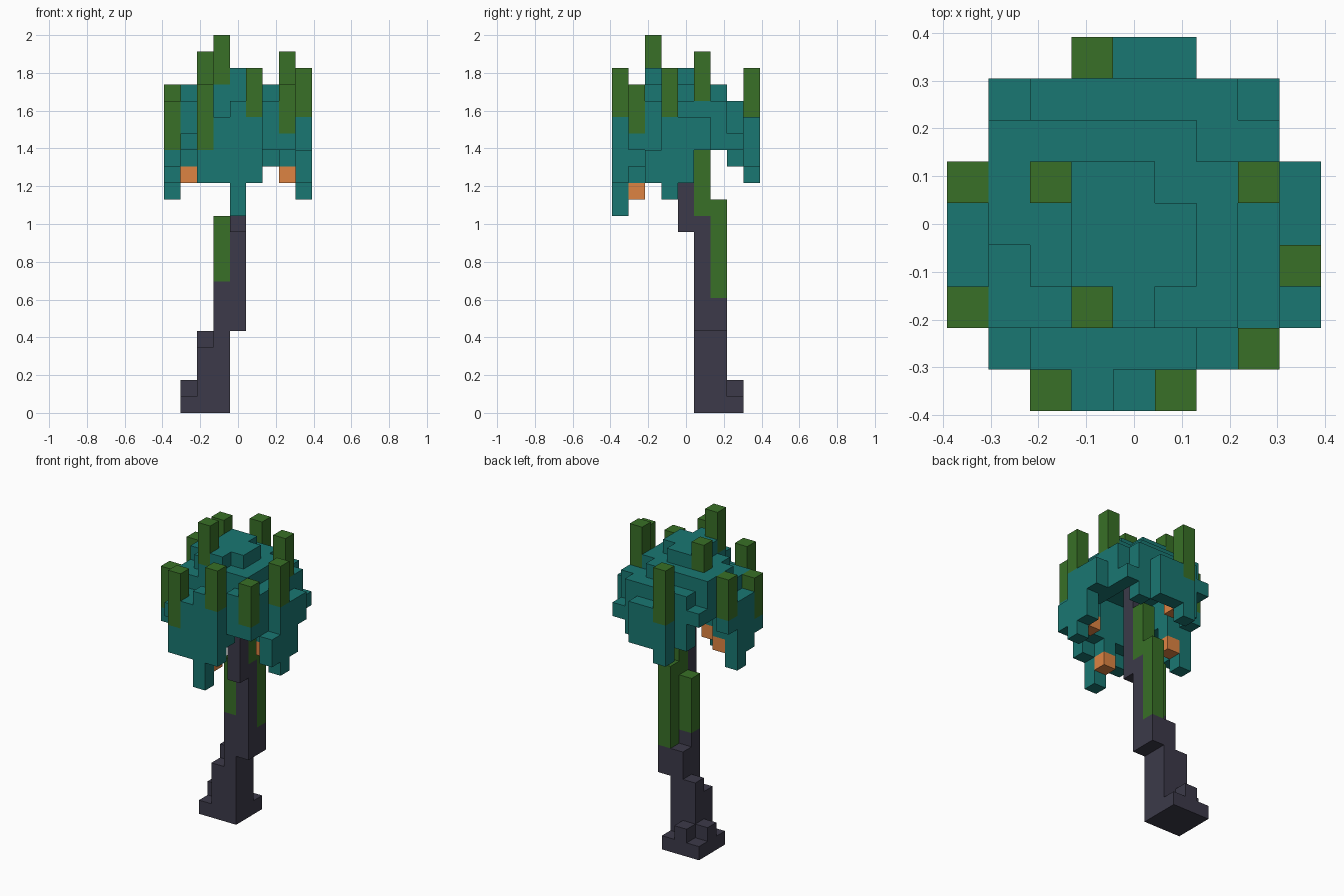
import bpy, bmesh
from mathutils import Vector

cube = bpy.data.objects.get("Cube")
if cube:
    bpy.data.objects.remove(cube, do_unlink=True)

UNIT = 2 / 23      # edge of one block
HALF = 4.5         # half of the nine-block footprint


def material(name, rgb):
    m = bpy.data.materials.new(name)
    m.use_nodes = True
    m.diffuse_color = (*rgb, 1)
    m.node_tree.nodes["Principled BSDF"].inputs["Base Color"].default_value = (*rgb, 1)
    return m


teal = material("teal leaves", (0.01, 0.185, 0.168))
green = material("green shoots", (0.04, 0.162, 0.02))
bark = material("dark bark", (0.045, 0.042, 0.067))
orange = material("orange fruit", (0.73, 0.23, 0.055))


def box(xs, ys, zs):
    """Blocks in inclusive ranges along each axis."""
    return {(x, y, z) for x in range(xs[0], xs[1] + 1)
            for y in range(ys[0], ys[1] + 1) for z in range(zs[0], zs[1] + 1)}


def column(x, y, low, high):
    return box((x, x), (y, y), (low, high))


def build(name, cells, mat, solid):
    """Skin the blocks, leaving out faces hidden by neighbours."""
    bm = bmesh.new()
    for cell in sorted(cells):
        centre = Vector(cell) + Vector((0.5 - HALF, 0.5 - HALF, 0.5))
        for axis in range(3):
            for sign in (-1, 1):
                n = Vector((0, 0, 0))
                n[axis] = sign
                if tuple(int(c + d) for c, d in zip(cell, n)) in solid:
                    continue
                u = Vector((n.y, n.z, n.x))
                v = n.cross(u)
                corners = (u + v, v - u, -u - v, u - v)
                bm.faces.new([bm.verts.new((centre + (n + c) / 2) * UNIT) for c in corners])
    bmesh.ops.remove_doubles(bm, verts=bm.verts, dist=UNIT / 100)
    mesh = bpy.data.meshes.new(name)
    bm.to_mesh(mesh)
    bm.free()
    mesh.materials.append(mat)
    obj = bpy.data.objects.new(name, mesh)
    bpy.context.collection.objects.link(obj)


# Trunk: broad foot, stepped lower stem, leaning upper stem
trunk = box((1, 3), (5, 7), (0, 0))
for x, y, low, high in [(1, 6, 1, 1), (2, 7, 1, 1), (2, 5, 1, 3), (2, 6, 1, 4),
                        (3, 5, 1, 7), (3, 6, 1, 6), (4, 6, 5, 6),
                        (4, 5, 5, 11), (4, 4, 11, 17)]:
    trunk |= column(x, y, low, high)

# Vines climbing the trunk
vines = column(3, 5, 8, 11) | column(4, 6, 7, 12) | column(4, 5, 12, 15)

# Shoots rising out of the crown
shoots = set()
for x, y, low, high in [(0, 2, 16, 18), (0, 5, 17, 19), (2, 0, 16, 19), (5, 0, 18, 20),
                        (3, 2, 20, 22), (2, 5, 20, 21), (7, 1, 17, 19), (7, 5, 19, 21),
                        (8, 3, 18, 20), (3, 8, 17, 20)]:
    shoots |= column(x, y, low, high)

# Fruit under the crown
fruit = (column(1, 4, 14, 14) | column(7, 3, 14, 14)
         | column(4, 1, 13, 13) | column(3, 7, 15, 15))

# Crown: rounded drum hollowed from below, with notched corners
crown = (box((1, 7), (1, 7), (16, 17)) | box((0, 8), (2, 5), (16, 17))
         | box((2, 5), (0, 0), (16, 17)) | box((3, 5), (8, 8), (16, 17)))
crown -= box((2, 6), (2, 6), (16, 17))
crown -= column(1, 1, 17, 17) | column(7, 7, 17, 17) | column(8, 2, 16, 17)
crown -= box((1, 1), (5, 7), (16, 16))

# Stepped dome
crown |= box((1, 7), (2, 6), (18, 18)) | box((2, 6), (7, 7), (18, 18))
crown |= column(4, 0, 18, 18) | column(6, 1, 18, 18)
crown |= box((1, 6), (2, 6), (19, 19))
for x, y in [(6, 6), (1, 2), (1, 3), (2, 2)]:
    crown -= column(x, y, 19, 19)
crown |= box((3, 5), (2, 5), (20, 20))
crown -= column(5, 5, 20, 20) | column(5, 2, 20, 20)

# Hanging fringe around the rim
for x, y, low in [(2, 0, 14), (3, 0, 14), (4, 0, 12), (5, 0, 14),
                  (2, 1, 15), (3, 1, 15), (4, 1, 14), (5, 1, 15),
                  (0, 2, 15), (0, 3, 14), (0, 4, 13),
                  (8, 2, 14), (8, 3, 13), (8, 4, 14), (1, 4, 15), (7, 3, 15),
                  (6, 7, 15), (2, 7, 15), (3, 8, 14), (4, 8, 15), (5, 8, 15)]:
    crown |= column(x, y, low, 15)
crown -= shoots

everything = trunk | vines | shoots | fruit | crown
build("trunk", trunk, bark, everything)
build("trunk_vines", vines, green, everything)
build("crown_shoots", shoots, green, everything)
build("fruit", fruit, orange, everything)
build("leaf_crown", crown, teal, everything)
